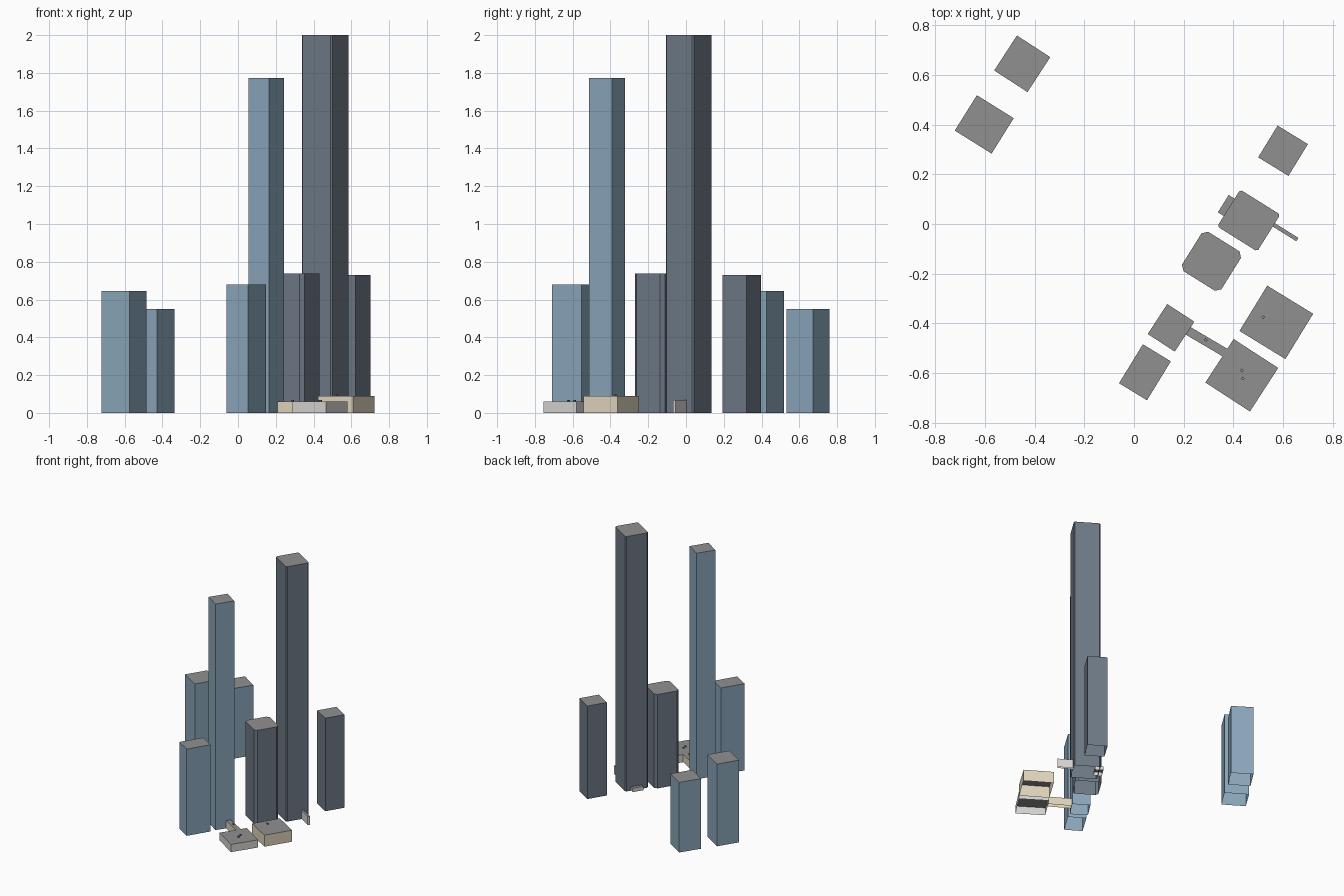
import bpy
from math import radians, cos, sin

if "Cube" in bpy.data.objects:
    bpy.data.objects.remove(bpy.data.objects["Cube"])


def material(name, rgb):
    m = bpy.data.materials.new(name)
    m.diffuse_color = (*rgb, 1)
    m.use_nodes = True
    m.node_tree.nodes["Principled BSDF"].inputs["Base Color"].default_value = m.diffuse_color
    return m


BLUE = material("blue_glass", (0.26, 0.39, 0.50))
SLATE = material("slate", (0.157, 0.195, 0.242))
SAND = material("sandstone", (0.75, 0.67, 0.51))
PALE = material("pale_stone", (0.68, 0.67, 0.64))
ROOF = material("roof_grey", (0.28, 0.28, 0.28))


def block(name, x, y, w, d, angle, height, wall, chamfer=0.0, base=0.0):
    """Open-bottomed rotated block: coloured walls and a flat grey roof."""
    a, b, c = w / 2, d / 2, chamfer
    if c:
        outline = [(a - c, -b), (a, -b + c), (a, b - c), (a - c, b),
                   (-a + c, b), (-a, b - c), (-a, -b + c), (-a + c, -b)]
    else:
        outline = [(a, -b), (a, b), (-a, b), (-a, -b)]
    t = radians(angle)
    ring = [(x + u * cos(t) - v * sin(t), y + u * sin(t) + v * cos(t))
            for u, v in outline]
    n = len(ring)
    verts = [(*p, base) for p in ring] + [(*p, height) for p in ring]
    faces = [(i, (i + 1) % n, n + (i + 1) % n, n + i) for i in range(n)]
    faces.append(tuple(range(n, 2 * n)))
    mesh = bpy.data.meshes.new(name)
    mesh.from_pydata(verts, [], faces)
    mesh.materials.append(wall)
    mesh.materials.append(ROOF)
    mesh.polygons[n].material_index = 1
    obj = bpy.data.objects.new(name, mesh)
    bpy.context.collection.objects.link(obj)
    return obj


# Blue buildings
block("back_tower_short", -0.45, 0.645, 0.16, 0.168, -33, 0.55, BLUE)
block("back_tower_tall", -0.603, 0.401, 0.175, 0.168, -32, 0.645, BLUE)
block("blue_skyscraper", 0.149, -0.418, 0.13, 0.144, -33, 1.773, BLUE)
block("front_blue_tower", 0.044, -0.597, 0.132, 0.184, -31.5, 0.68, BLUE)

# Dark buildings, two with chamfered corners
block("right_dark_tower", 0.60, 0.295, 0.143, 0.15, -31.5, 0.73, SLATE)
block("dark_skyscraper", 0.462, 0.014, 0.19, 0.175, -32, 2.0, SLATE, 0.008)
block("chamfered_tower", 0.312, -0.15, 0.187, 0.187, -32, 0.737, SLATE, 0.019)

# Low halls and links
block("sand_hall", 0.573, -0.396, 0.217, 0.214, -31.5, 0.09, SAND)
block("pale_hall", 0.434, -0.609, 0.214, 0.209, -33, 0.06, PALE)
block("link_corridor", 0.294, -0.475, 0.177, 0.036, -30.5, 0.06, SAND)
block("entrance_wall", 0.607, -0.031, 0.12, 0.016, -32, 0.068, PALE)
block("rear_annex", 0.385, 0.066, 0.06, 0.082, -32, 0.03, PALE)

# Small roof vents
for i, (x, y, z) in enumerate([(0.434, -0.590, 0.06), (0.438, -0.622, 0.06),
                               (0.289, -0.467, 0.06), (0.52, -0.375, 0.09)]):
    block(f"roof_vent_{i + 1}", x, y, 0.012, 0.01, -32, z + 0.008, SLATE, base=z)
